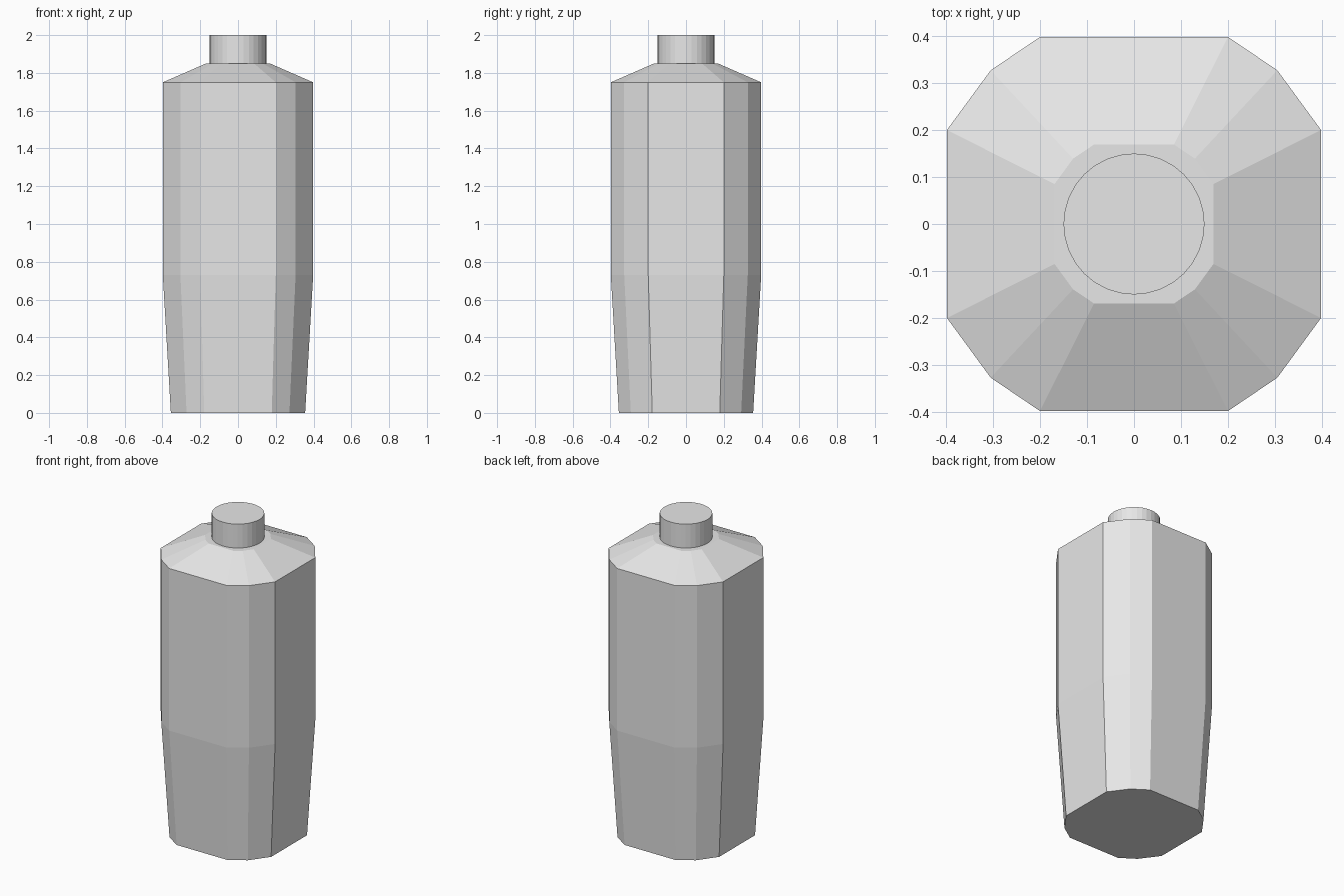
import bpy
import bmesh

cube = bpy.data.objects.get("Cube")
if cube:
    bpy.data.objects.remove(cube, do_unlink=True)

# Single plain grey
grey = bpy.data.materials.new("light grey")
grey.use_nodes = True
grey.diffuse_color = (0.8, 0.8, 0.8, 1)
grey.node_tree.nodes["Principled BSDF"].inputs["Base Color"].default_value = (0.8, 0.8, 0.8, 1)


def add_object(name, bm):
    bmesh.ops.recalc_face_normals(bm, faces=bm.faces)
    mesh = bpy.data.meshes.new(name)
    bm.to_mesh(mesh)
    bm.free()
    mesh.materials.append(grey)
    obj = bpy.data.objects.new(name, mesh)
    bpy.context.collection.objects.link(obj)
    return obj


# Twelve-sided outline: one chamfered corner mirrored into four quadrants
corner = [(0.398, 0.2), (0.305, 0.327), (0.2, 0.398)]
outline = []
for sx, sy in ((1, 1), (-1, 1), (-1, -1), (1, -1)):
    pts = [(x * sx, y * sy) for x, y in corner]
    outline += pts if sx * sy > 0 else pts[::-1]

# Body: outline lofted through (height, scale) sections
bm = bmesh.new()
sections = [(0, 0.893), (0.73, 1), (1.75, 1), (1.85, 0.425)]
rings = [[bm.verts.new((x * s, y * s, z)) for x, y in outline] for z, s in sections]
for low, high in zip(rings, rings[1:]):
    for i in range(len(outline)):
        j = (i + 1) % len(outline)
        bm.faces.new((low[i], low[j], high[j], high[i]))
bm.faces.new(rings[0][::-1])
bm.faces.new(rings[-1])
add_object("bottle_body", bm)

# Cap: straight round cylinder on the shoulder
bpy.ops.mesh.primitive_cylinder_add(vertices=32, radius=0.15, depth=0.15, location=(0, 0, 1.925))
cap = bpy.context.object
cap.name = "bottle_cap"
cap.data.materials.append(grey)
